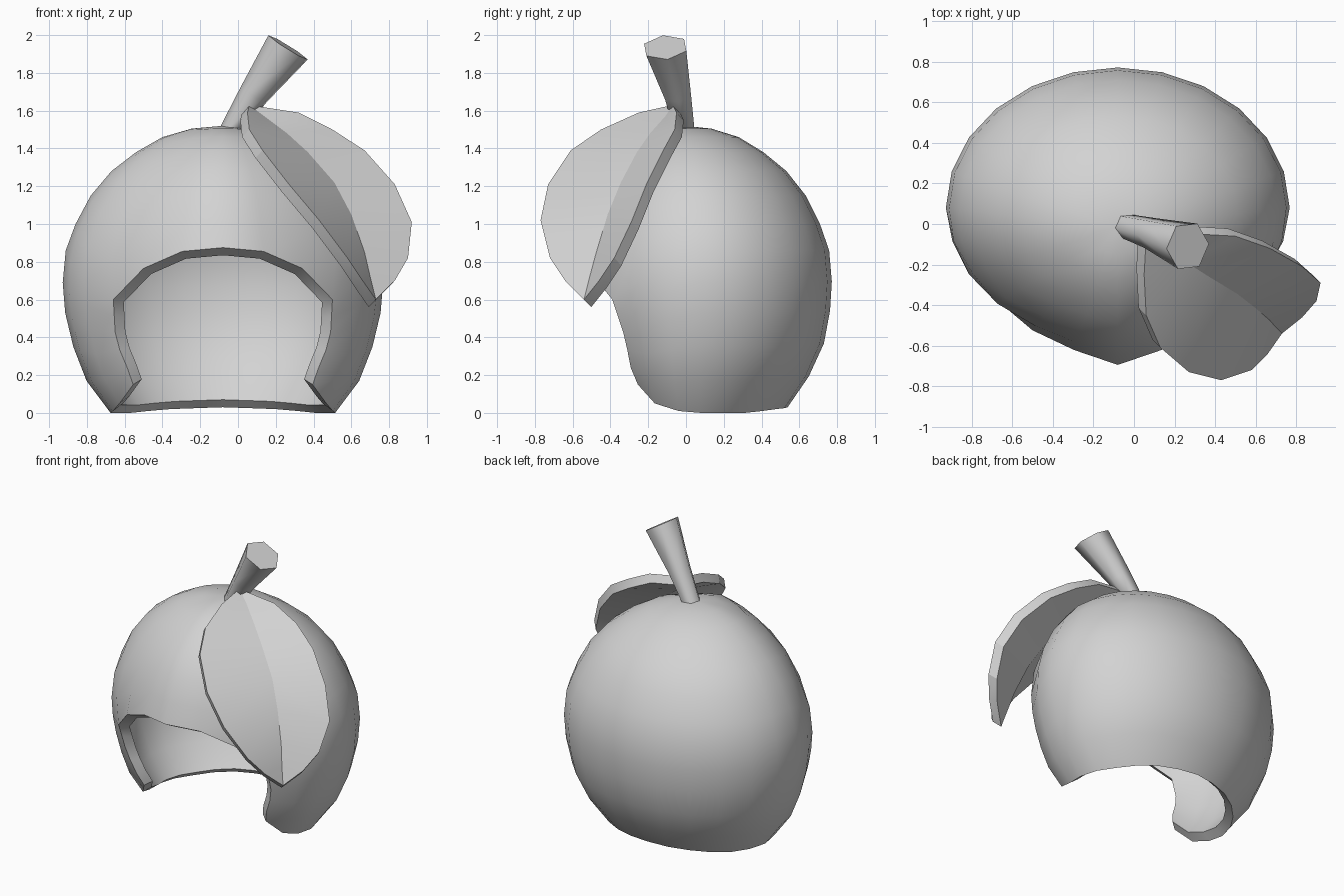
import bpy, bmesh, math
from mathutils import Vector

if "Cube" in bpy.data.objects:
    bpy.data.objects.remove(bpy.data.objects["Cube"])

grey = bpy.data.materials.new("light_grey")
grey.diffuse_color = (0.65, 0.65, 0.65, 1)
grey.use_nodes = True
grey.node_tree.nodes["Principled BSDF"].inputs["Base Color"].default_value = grey.diffuse_color


def make_object(name, bm, angle):
    bmesh.ops.recalc_face_normals(bm, faces=bm.faces)
    mesh = bpy.data.meshes.new(name)
    bm.to_mesh(mesh)
    bm.free()
    mesh.materials.append(grey)
    ob = bpy.data.objects.new(name, mesh)
    bpy.context.collection.objects.link(ob)
    bpy.ops.object.select_all(action='DESELECT')
    ob.select_set(True)
    bpy.context.view_layer.objects.active = ob
    bpy.ops.object.shade_smooth_by_angle(angle=math.radians(angle))
    return ob


def interp(table, x):
    for (x0, y0), (x1, y1) in zip(table, table[1:]):
        if x <= x1:
            return y0 + (y1 - y0) * max(0, x - x0) / (x1 - x0)
    return table[-1][1]


# Round shell: side profile (height, radius)
profile = [(0, .595), (.17, .722), (.35, .792), (.53, .835), (.69, .848), (.86, .832),
           (1.0, .78), (1.15, .70), (1.28, .59), (1.38, .46), (1.46, .32), (1.505, .165)]
TOP, RIM_ROW, SEG = 1.52, 5, 24
# Height of the brow row and of the lower edge, by angle from the front
brow = [(0, .875), (15, .855), (30, .765), (45, .60), (60, .70), (75, .80), (90, .86), (180, .86)]
hem = [(0, .15), (45, .15), (60, .05), (75, .01), (90, 0), (120, 0), (150, .02), (180, .03)]
# Edge of the face opening on the cheeks: sideways and forward distance by height
cheek_x = [(.15, .475), (.2, .49), (.33, .545), (.42, .57), (.6, .58)]
cheek_y = [(.15, .335), (.2, .365), (.33, .39), (.42, .41), (.6, .47)]


def shell_point(deg, z):
    a = math.radians(deg)
    s, c = math.sin(a), math.cos(a)
    r = interp(profile, z) / .845
    if min(deg, 360 - deg) == 45 and z <= .601:
        return Vector((-.08 + math.copysign(interp(cheek_x, z), s), .08 - interp(cheek_y, z), z))
    if c < 0:  # the back tucks in near the hem
        r *= 1 + .1 * c * max(0, .35 - z) / .35
    depth = .79 * (1 - .19 * abs(s) ** .75) if c > 0 else .69
    cy = .08 - (.1 * (1 - r) if z > .7 else 0)
    return Vector((-.08 + .845 * r * s, cy - depth * r * c, z))


bm = bmesh.new()
rings = []
for z, _ in profile:
    ring = []
    for i in range(SEG):
        deg = i * 360 / SEG
        fold = min(deg, 360 - deg)
        m, b, mid = interp(brow, fold), interp(hem, fold), profile[RIM_ROW][0]
        h = b + z * (m - b) / mid if z <= mid else m + (z - mid) * (TOP - m) / (TOP - mid)
        ring.append(bm.verts.new(shell_point(deg, h)))
    rings.append(ring)
for k in range(len(rings) - 1):
    for i in range(SEG):
        # Face opening: three columns each side of the front
        if k < RIM_ROW and (i < 3 or i >= SEG - 3):
            continue
        j = (i + 1) % SEG
        bm.faces.new((rings[k][i], rings[k][j], rings[k + 1][j], rings[k + 1][i]))
pole = bm.verts.new((-.08, -.01, TOP))
for i in range(SEG):
    bm.faces.new((rings[-1][i], rings[-1][(i + 1) % SEG], pole))
bmesh.ops.delete(bm, geom=[v for v in bm.verts if not v.link_faces], context='VERTS')
# Inner wall: a copy shrunk towards the middle, joined to the outer wall along the rim
rim = [e for e in bm.edges if e.is_boundary]
inner = bmesh.ops.duplicate(bm, geom=bm.verts[:] + bm.edges[:] + bm.faces[:])
centre = Vector((-.08, .08, .45))
shrink = [(0, .905), (.9, .905), (1.5, .925)]
twin = inner["vert_map"]
for v in [g for g in inner["geom"] if isinstance(g, bmesh.types.BMVert)]:
    v.co = centre + (v.co - centre) * interp(shrink, v.co.z)
for e in rim:
    p, q = e.verts
    bm.faces.new((p, q, twin[q], twin[p]))
make_object("fruit_shell", bm, 40)

# Six-sided stem that flares towards its slanted top
bm = bmesh.new()
stations = [((-.04, -.01, 1.49), (.2, 0, 1), .062), ((.083, -.045, 1.685), (.5, -.1, .85), .08),
            ((.265, -.11, 1.935), (.53, -.08, .85), .123)]
loops = []
for mid_point, axis, radius in stations:
    n = Vector(axis).normalized()
    u = Vector((0, 1, 0)).cross(n).normalized()
    v = n.cross(u)
    loops.append([bm.verts.new(Vector(mid_point) + radius * (u * math.cos(t) + v * math.sin(t)))
                  for t in (i * math.pi / 3 + .1 for i in range(6))])
for lo, hi in zip(loops, loops[1:]):
    for i in range(6):
        j = (i + 1) % 6
        bm.faces.new((lo[i], lo[j], hi[j], hi[i]))
bm.faces.new(loops[0])
bm.faces.new(loops[-1])
make_object("stem", bm, 65)

# Folded leaf: two halves meeting at the midrib, given thickness towards the shell
rib = [(.14, -.11, 1.57), (.26, -.19, 1.48), (.37, -.26, 1.38), (.51, -.345, 1.22),
       (.60, -.415, 1.05), (.67, -.475, .85), (.70, -.51, .72)]
right_edge = [(.32, -.05, 1.59), (.50, -.06, 1.50), (.67, -.12, 1.39), (.83, -.21, 1.21),
              (.92, -.29, 1.01), (.90, -.38, .82), (.83, -.46, .70)]
left_edge = [(.05, -.25, 1.59), (.06, -.45, 1.50), (.13, -.61, 1.39), (.27, -.73, 1.21),
             (.43, -.77, 1.02), (.58, -.72, .82), (.66, -.64, .70)]
bm = bmesh.new()
base, tip = bm.verts.new((.06, -.07, 1.63)), bm.verts.new((.73, -.54, .60))
mid = [bm.verts.new(p) for p in rib]
for edge in (right_edge, left_edge):
    side = [bm.verts.new(p) for p in edge]
    bm.faces.new((base, mid[0], side[0]))
    bm.faces.new((tip, mid[-1], side[-1]))
    for i in range(len(rib) - 1):
        bm.faces.new((mid[i], mid[i + 1], side[i + 1], side[i]))
rim = [e for e in bm.edges if e.is_boundary]
back = bmesh.ops.duplicate(bm, geom=bm.verts[:] + bm.edges[:] + bm.faces[:])
bmesh.ops.translate(bm, vec=(-.038, .038, -.04),
                    verts=[g for g in back["geom"] if isinstance(g, bmesh.types.BMVert)])
twin = back["vert_map"]
for e in rim:
    p, q = e.verts
    bm.faces.new((p, q, twin[q], twin[p]))
make_object("leaf", bm, 20)
